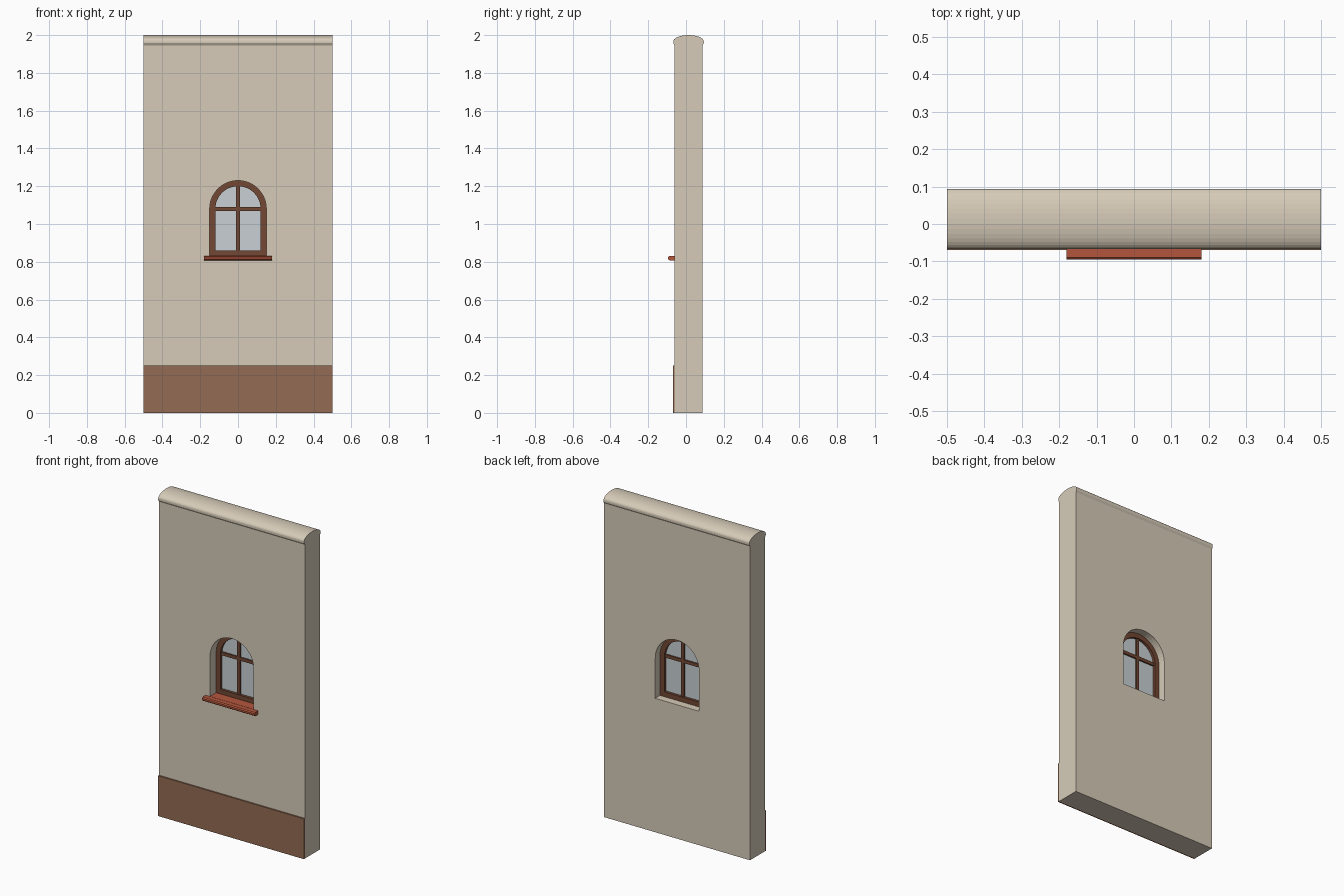
import bpy
import bmesh
import math

cube = bpy.data.objects.get("Cube")
if cube:
    bpy.data.objects.remove(cube, do_unlink=True)


def material(name, rgb):
    """Flat material from an sRGB colour."""
    linear = [((c / 255 + 0.055) / 1.055) ** 2.4 for c in rgb] + [1]
    mat = bpy.data.materials.new(name)
    mat.use_nodes = True
    mat.diffuse_color = linear
    mat.node_tree.nodes["Principled BSDF"].inputs["Base Color"].default_value = linear
    return mat


plaster = material("plaster", (214, 203, 184))
plinth_brown = material("plinth_brown", (148, 107, 83))
clay_red = material("clay_red", (180, 86, 60))
dark_wood = material("dark_wood", (114, 71, 52))
pale_glass = material("pale_glass", (200, 208, 212))

FRONT, BACK = -0.06, 0.087
SILL_Z, SPRING_Z, RADIUS = 0.83, 1.08, 0.15
FRAME_FRONT, FRAME_BACK, FRAME_WIDTH = 0.0, 0.04, 0.03


def finish(bm, name, mat):
    bmesh.ops.recalc_face_normals(bm, faces=bm.faces)
    mesh = bpy.data.meshes.new(name)
    bm.to_mesh(mesh)
    bm.free()
    mesh.materials.append(mat)
    obj = bpy.data.objects.new(name, mesh)
    bpy.context.collection.objects.link(obj)
    return obj


def prism(name, profile, axis, start, end, mat):
    """Extrude a 2D profile along x (profile is y, z) or y (profile is x, z)."""
    bm = bmesh.new()
    place = (lambda a, b: (start, a, b)) if axis == "x" else (lambda a, b: (a, start, b))
    face = bm.faces.new([bm.verts.new(place(a, b)) for a, b in profile])
    shift = (end - start, 0, 0) if axis == "x" else (0, end - start, 0)
    new = bmesh.ops.extrude_face_region(bm, geom=[face])["geom"]
    bmesh.ops.translate(bm, vec=shift, verts=[v for v in new if isinstance(v, bmesh.types.BMVert)])
    return finish(bm, name, mat)


def box(name, x, y, z, mat):
    corners = [(x[0], z[0]), (x[1], z[0]), (x[1], z[1]), (x[0], z[1])]
    return prism(name, corners, "y", y[0], y[1], mat)


def arch(inset, segments=24):
    """Round-headed opening outline, inset from the wall opening."""
    r = RADIUS - inset
    curve = [(r * math.cos(math.pi * i / segments), SPRING_Z + r * math.sin(math.pi * i / segments))
             for i in range(segments + 1)]
    return [(-r, SILL_Z + inset), (r, SILL_Z + inset)] + curve


# Wall with a rounded, slightly overhanging top
mid, half = (FRONT + BACK) / 2, (BACK - FRONT) / 2 + 0.007
coping = [(mid + half * math.cos(math.pi * i / 18), 1.967 + 0.033 * math.sin(math.pi * i / 18))
          for i in range(19)]
wall_profile = [(FRONT, 0), (BACK, 0), (BACK, 1.945), (mid + half, 1.957)]
wall_profile += coping + [(mid - half, 1.957), (FRONT, 1.945)]
wall = prism("wall", wall_profile, "x", -0.5, 0.5, plaster)

# Window opening cut through the wall
cutter = prism("opening_cutter", arch(0), "y", -0.3, 0.3, plaster)
cutter.hide_render = True
cut = wall.modifiers.new("opening", "BOOLEAN")
cut.operation, cut.solver, cut.object = "DIFFERENCE", "EXACT", cutter
bpy.context.view_layer.objects.active = wall
bpy.ops.object.modifier_apply(modifier=cut.name)
bpy.data.objects.remove(cutter, do_unlink=True)

# Plinth band along the front
box("plinth", (-0.5, 0.5), (FRONT - 0.009, FRONT), (0, 0.25), plinth_brown)

# Arched window frame: a ring between two outlines
bm = bmesh.new()
rings = [[bm.verts.new((x, y, z)) for x, z in arch(inset)]
         for inset, y in ((0, FRAME_FRONT), (FRAME_WIDTH, FRAME_FRONT),
                          (FRAME_WIDTH, FRAME_BACK), (0, FRAME_BACK))]
count = len(rings[0])
for k in range(4):
    a, b = rings[k], rings[(k + 1) % 4]
    for i in range(count):
        j = (i + 1) % count
        # The springing point repeats the straight side's end direction, so quads stay planar
        bm.faces.new((a[i], a[j], b[j], b[i]))
finish(bm, "window_frame", dark_wood)

# Glazing and crossing bars
prism("window_glass", arch(FRAME_WIDTH - 0.002), "y", 0.016, 0.024, pale_glass)
inner = RADIUS - FRAME_WIDTH
box("mullion", (-0.01, 0.01), (0.006, 0.034), (SILL_Z + FRAME_WIDTH, SPRING_Z + inner), dark_wood)
box("transom", (-inner, inner), (0.007, 0.033), (SPRING_Z - 0.01, SPRING_Z + 0.01), dark_wood)

# Sill: bevelled nose outside, thin slab running into the recess
nose = [(FRONT, 0.808), (-0.088, 0.808), (-0.095, 0.814), (-0.095, 0.825), (-0.089, 0.831), (FRONT, 0.831)]
prism("sill_nose", nose, "x", -0.18, 0.18, clay_red)
box("sill_slab", (-RADIUS, RADIUS), (FRONT - 0.001, FRAME_FRONT), (0.815, 0.832), clay_red)
